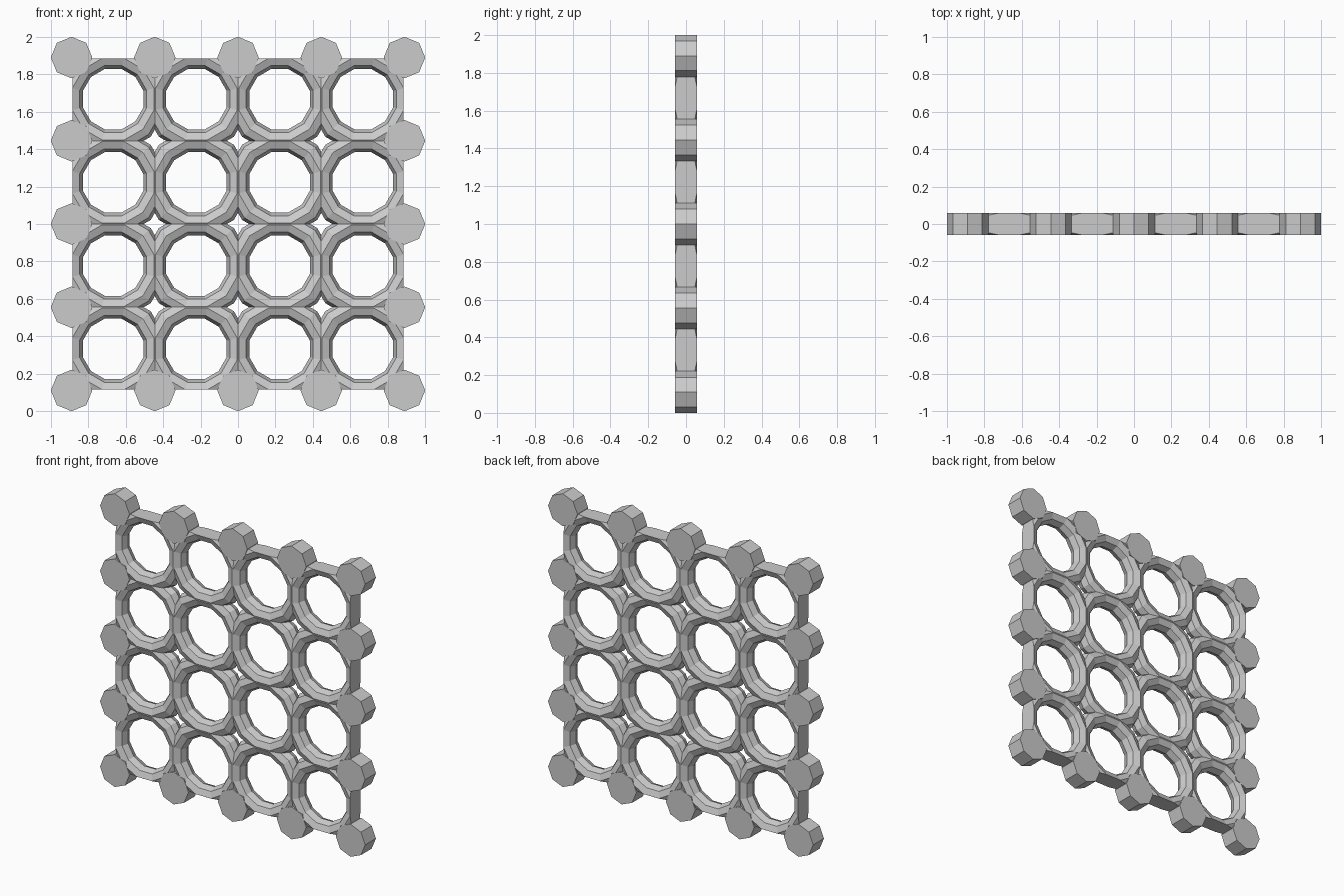
import bpy, bmesh, math
from mathutils import Vector

if "Cube" in bpy.data.objects:
    bpy.data.objects.remove(bpy.data.objects["Cube"])

P = 0.445            # pitch of the lattice
TUBE = 0.058         # half thickness of the panel
RING = 0.226         # ring centreline radius
EDGE = 0.886         # half width of the trimmed outer frame
SEG, SIDES = 12, 8

parts = bpy.data.collections.new("lattice_parts")
bpy.context.scene.collection.children.link(parts)


def add_object(name, bm, coll):
    bmesh.ops.recalc_face_normals(bm, faces=bm.faces)
    me = bpy.data.meshes.new(name)
    bm.to_mesh(me)
    bm.free()
    ob = bpy.data.objects.new(name, me)
    coll.objects.link(ob)
    return ob


def ring(cx, cz):
    """Faceted ring in the XZ plane, trimmed flat at the panel border."""
    bm = bmesh.new()
    loops = []
    for i in range(SEG):
        a = 2 * math.pi * (i + 0.5) / SEG
        loop = []
        for j in range(SIDES):
            b = 2 * math.pi * j / SIDES
            r = RING + TUBE * math.cos(b)
            loop.append(bm.verts.new((cx + r * math.cos(a), TUBE * math.sin(b),
                                      cz + r * math.sin(a))))
        loops.append(loop)
    for i in range(SEG):
        p, q = loops[i], loops[(i + 1) % SEG]
        for j in range(SIDES):
            k = (j + 1) % SIDES
            bm.faces.new((p[j], p[k], q[k], q[j]))
    for n in ((1, 0, 0), (-1, 0, 0), (0, 0, 1), (0, 0, -1)):
        n = Vector(n)
        bmesh.ops.bisect_plane(bm, geom=bm.verts[:] + bm.edges[:] + bm.faces[:],
                               plane_co=n * EDGE + Vector((0, 0, 1)),
                               plane_no=n, clear_outer=True)
        bmesh.ops.holes_fill(bm, edges=[e for e in bm.edges if e.is_boundary], sides=0)
    return add_object("ring", bm, parts)


def knob(cx, cz):
    """Octagonal knob on the border."""
    bm = bmesh.new()
    r = 0.111
    pts = [(cx + r * math.cos(i * math.pi / 4), cz + r * math.sin(i * math.pi / 4))
           for i in range(8)]
    f = bm.faces.new([bm.verts.new((x, -TUBE, z)) for x, z in pts])
    ext = bmesh.ops.extrude_face_region(bm, geom=[f], use_keep_orig=True)
    vs = [v for v in ext["geom"] if isinstance(v, bmesh.types.BMVert)]
    bmesh.ops.translate(bm, verts=vs, vec=(0, 2 * TUBE, 0))
    return add_object("knob", bm, parts)


# 4 x 4 rings and the knobs around the border
obs = [ring((i - 1.5) * P, 1 + (j - 1.5) * P) for i in range(4) for j in range(4)]
for i in range(-2, 3):
    for j in range(-2, 3):
        if max(abs(i), abs(j)) == 2:
            obs.append(knob(i * P, 1 + j * P))

# fuse everything into one panel
panel = add_object("lattice_panel", bmesh.new(), bpy.context.scene.collection)
panel.data = obs[0].data.copy()
panel.data.name = "lattice_panel"
bpy.data.objects.remove(obs.pop(0))
mod = panel.modifiers.new("fuse", 'BOOLEAN')
mod.operation = 'UNION'
mod.operand_type = 'COLLECTION'
mod.collection = parts
mod.solver = 'EXACT'
mod.use_self = True
dg = bpy.context.evaluated_depsgraph_get()
fused = bpy.data.meshes.new_from_object(panel.evaluated_get(dg))
panel.modifiers.clear()
panel.data = fused
for ob in obs:
    bpy.data.objects.remove(ob)
bpy.data.collections.remove(parts)
